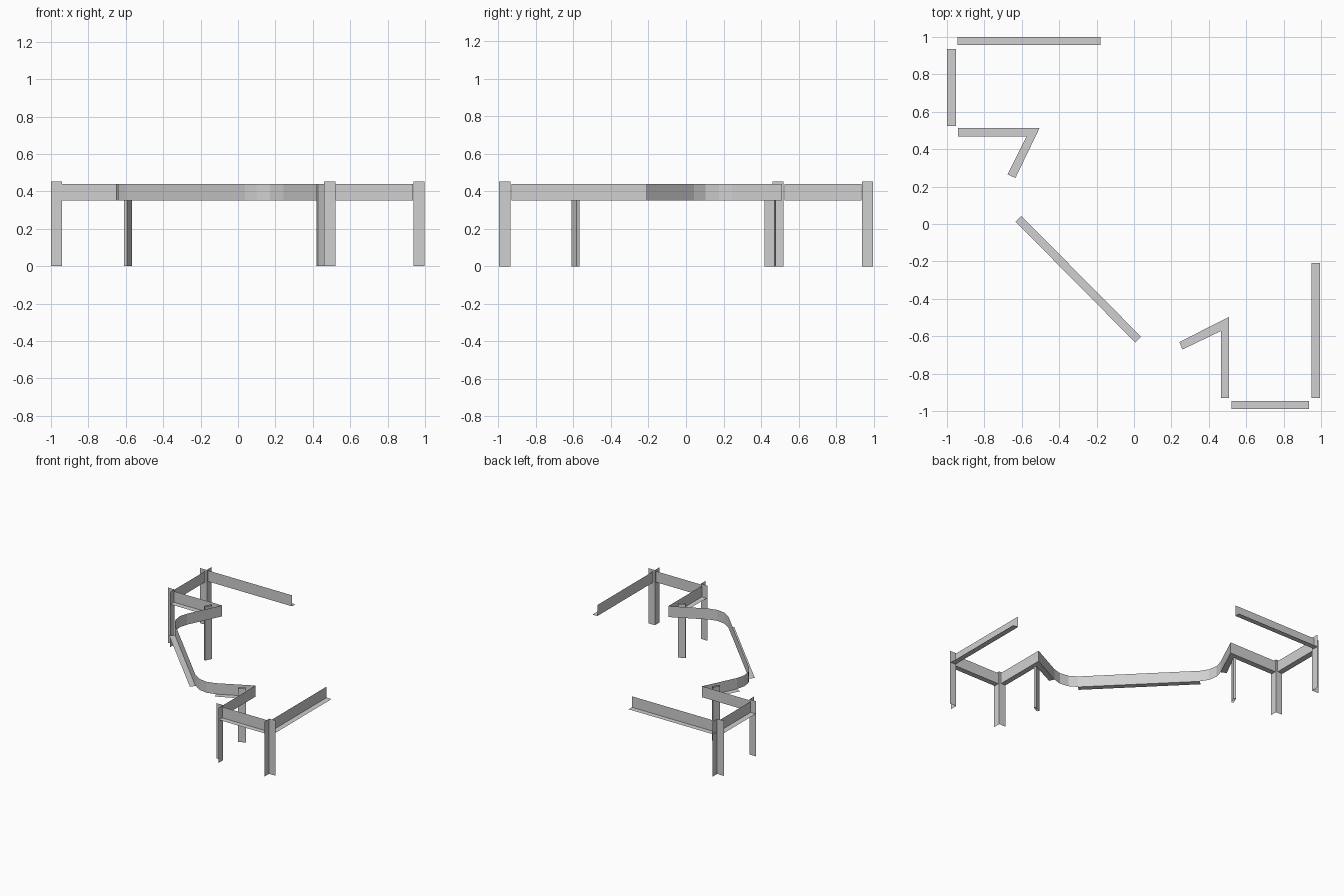
import bpy
import math
from mathutils import Vector

if "Cube" in bpy.data.objects:
    bpy.data.objects.remove(bpy.data.objects["Cube"])

Z_LOW, Z_RAIL, Z_POST = 0.35, 0.44, 0.452

grey = bpy.data.materials.new("light_grey")
grey.diffuse_color = (0.63, 0.63, 0.63, 1)
grey.use_nodes = True
grey.node_tree.nodes["Principled BSDF"].inputs["Base Color"].default_value = grey.diffuse_color


def make(name, verts, faces):
    mesh = bpy.data.meshes.new(name)
    mesh.from_pydata(verts, [], faces)
    mesh.materials.append(grey)
    obj = bpy.data.objects.new(name, mesh)
    bpy.context.collection.objects.link(obj)
    return obj


def wall(name, path, z0, z1, closed=False):
    """Thin upright sheet following a plan path."""
    n = len(path)
    verts = [(p[0], p[1], z) for z in (z0, z1) for p in path]
    faces = []
    for i in range(n if closed else n - 1):
        j = (i + 1) % n
        faces.append((i, j, n + j, n + i))
    return make(name, verts, faces)


def angle_rail(name, inner, outer):
    """Upright sheet on the inner path with a bottom flange out to the outer path."""
    n = len(inner)
    verts = [(x, y, Z_LOW) for x, y in outer]
    verts += [(x, y, Z_LOW) for x, y in inner]
    verts += [(x, y, Z_RAIL) for x, y in inner]
    faces = []
    for row in (0, n):
        for i in range(n - 1):
            a = row + i
            faces.append((a, a + 1, a + n + 1, a + n))
    return make(name, verts, faces)


def arc(a, b, turn, steps):
    """Plan arc from a to b, turning left by the given angle."""
    a, b = Vector(a), Vector(b)
    chord = b - a
    left = Vector((-chord.y, chord.x)).normalized()
    radius = chord.length / (2 * math.sin(turn / 2))
    centre = (a + b) / 2 + left * radius * math.cos(turn / 2)
    start = math.atan2(a.y - centre.y, a.x - centre.x)
    return [(centre.x + radius * math.cos(start + turn * i / steps),
             centre.y + radius * math.sin(start + turn * i / steps))
            for i in range(steps + 1)]


# Straight and bent angle rails: wall path, then flange edge
angle_rail("back_rail", [(-0.18, 0.957), (-0.944, 0.957)],
           [(-0.18, 1.0), (-0.944, 1.0)])
angle_rail("left_rail", [(-0.953, 0.936), (-0.953, 0.524)],
           [(-1.0, 0.936), (-1.0, 0.524)])
angle_rail("left_bent_rail", [(-0.941, 0.513), (-0.505, 0.513), (-0.634, 0.246)],
           [(-0.941, 0.468), (-0.575, 0.468), (-0.676, 0.265)])
angle_rail("diagonal_rail", [(-0.602, 0.043), (0.037, -0.602)],
           [(-0.634, 0.013), (0.007, -0.634)])
angle_rail("front_bent_rail", [(0.243, -0.631), (0.508, -0.497), (0.508, -0.93)],
           [(0.259, -0.671), (0.465, -0.572), (0.465, -0.93)])
angle_rail("front_rail", [(0.521, -0.946), (0.936, -0.946)],
           [(0.521, -0.989), (0.936, -0.989)])
angle_rail("right_rail", [(0.95, -0.93), (0.95, -0.209)],
           [(0.995, -0.93), (0.995, -0.209)])

# Curved sheets joining the diagonal rail to the bent rails
TURN = math.radians(71)
wall("left_curve", arc((-0.634, 0.246), (-0.602, 0.043), TURN, 3), Z_LOW, Z_RAIL)
wall("front_curve", arc((0.037, -0.602), (0.243, -0.631), TURN, 3), Z_LOW, Z_RAIL)

# Angle posts: corner position and the direction of each leg
LEG = 0.06
for name, x, y, sx, sy in (("back_left_post", -0.94, 0.938, -1, 1),
                           ("left_post", -0.94, 0.52, -1, -1),
                           ("front_post", 0.521, -0.937, -1, -1),
                           ("front_right_post", 0.938, -0.937, 1, -1)):
    wall(name, [(x + sx * LEG, y), (x, y), (x, y + sy * LEG)], 0, Z_POST)

# Slim open tubes standing inside the bent rails
for name, cx, cy, ux, uy in (("left_inner_post", -0.588, 0.45, 0.435, 0.9),
                             ("front_inner_post", 0.45, -0.59, 0.9, 0.435)):
    c, u = Vector((cx, cy)), Vector((ux, uy)).normalized() * 0.03
    v = Vector((-u.y, u.x)) * 0.3
    wall(name, [c + u + v, c - u + v, c - u - v, c + u - v], 0, Z_RAIL, True)
